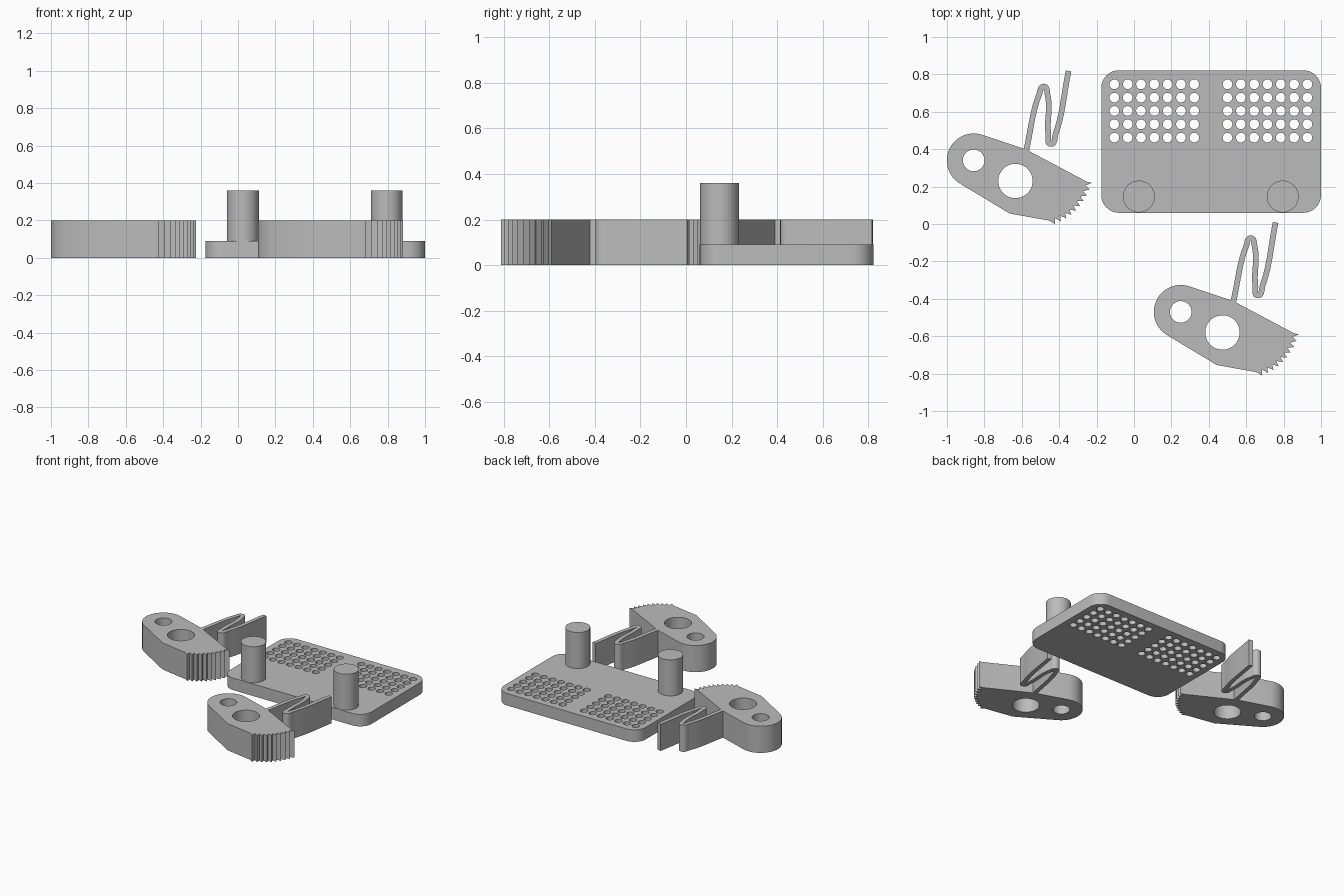
import bpy, bmesh
from math import cos, sin, pi, radians
from mathutils import Vector

cube = bpy.data.objects.get("Cube")
if cube:
    bpy.data.objects.remove(cube, do_unlink=True)

grey = bpy.data.materials.new("plain grey")
grey.use_nodes = True
grey.diffuse_color = (0.5, 0.5, 0.5, 1)
grey.node_tree.nodes["Principled BSDF"].inputs["Base Color"].default_value = (0.5, 0.5, 0.5, 1)


def arc(centre, radius, start=0, end=360, steps=32):
    """Points along an arc; a full circle leaves out the repeated last point."""
    count = steps if end - start >= 360 else steps + 1
    angles = [radians(start + (end - start) * i / steps) for i in range(count)]
    return [Vector((centre[0] + radius * cos(a), centre[1] + radius * sin(a))) for a in angles]


def select_only(obj):
    bpy.ops.object.select_all(action='DESELECT')
    obj.select_set(True)
    bpy.context.view_layer.objects.active = obj


def finish(obj):
    """Turn the part into a clean mesh with smooth curves and sharp edges."""
    select_only(obj)
    bpy.ops.object.convert(target='MESH')
    obj = bpy.context.object
    bm = bmesh.new()
    bm.from_mesh(obj.data)
    bmesh.ops.remove_doubles(bm, verts=bm.verts, dist=0.0002)
    bmesh.ops.recalc_face_normals(bm, faces=bm.faces)
    bm.to_mesh(obj.data)
    bm.free()
    obj.data.materials.clear()
    obj.data.materials.append(grey)
    bpy.ops.object.transform_apply(location=True, rotation=False, scale=False)
    bpy.ops.object.shade_smooth_by_angle(angle=radians(25))
    return obj


def flat_curve(name, height):
    curve = bpy.data.curves.new(name, 'CURVE')
    curve.dimensions = '2D'
    curve.extrude = height / 2
    obj = bpy.data.objects.new(name, curve)
    obj.location.z = height / 2
    bpy.context.collection.objects.link(obj)
    return obj


def slab(name, height, loops):
    """Extrude an outline (first loop) with through holes (other loops)."""
    obj = flat_curve(name, height)
    obj.data.fill_mode = 'BOTH'
    for loop in loops:
        spline = obj.data.splines.new('POLY')
        spline.points.add(len(loop) - 1)
        for point, p in zip(spline.points, loop):
            point.co = (p[0], p[1], 0, 1)
        spline.use_cyclic_u = True
    return finish(obj)


def ribbon(name, height, thickness, path):
    """A bent strip standing on edge."""
    obj = flat_curve(name, height)
    spline = obj.data.splines.new('BEZIER')
    spline.resolution_u = 10
    spline.bezier_points.add(len(path) - 1)
    for point, p in zip(spline.bezier_points, path):
        point.co = (p[0], p[1], 0)
        point.handle_left_type = point.handle_right_type = 'AUTO'
    select_only(obj)
    bpy.ops.object.convert(target='MESH')
    obj = bpy.context.object
    solid = obj.modifiers.new("thickness", 'SOLIDIFY')
    solid.thickness = thickness
    solid.offset = 0
    return finish(obj)


# Base plate: rounded rectangle with two grids of holes
left, right, front, back, r = -0.175, 1.0, 0.06, 0.822, 0.095
outline = []
for cx, cy, a in ((right - r, back - r, 0), (left + r, back - r, 90),
                  (left + r, front + r, 180), (right - r, front + r, 270)):
    outline += arc((cx, cy), r, a, a + 90, 10)
holes = [arc((x0 + 0.0712 * col, 0.462 + 0.0712 * row), 0.026, steps=20)
         for x0 in (-0.105, 0.5) for col in range(7) for row in range(5)]
slab("base_plate", 0.09, [outline] + holes)

# Two pegs standing on the plate
for name, x in (("right_peg", 0.026), ("left_peg", 0.795)):
    bpy.ops.mesh.primitive_cylinder_add(vertices=48, radius=0.085, depth=0.31,
                                        location=(x, 0.147, 0.205))
    bpy.context.object.name = name
    finish(bpy.context.object)

# Toothed cam: rounded tail, straight flanks, saw teeth on a shallow arc
tail = (-0.857, 0.34)
tip_a, tip_mid, tip_b = Vector((-0.423, 0)), Vector((-0.273, 0.055)), Vector((-0.225, 0.22))
hub = Vector((-0.56, 0.25))
teeth = []
count = 10
for i in range(2 * count - 1):
    t = i / (2 * count - 2)
    p = tip_a * (1 - t) ** 2 + tip_mid * 2 * t * (1 - t) + tip_b * t ** 2
    if i % 2:
        p += (hub - p).normalized() * 0.03
    teeth.append(p)
body = (arc(tail, 0.144, 71, 239, 28) + [(-0.665, 0.056), (-0.452, 0.018)]
        + teeth + [(-0.25, 0.225), (-0.58, 0.4)])
cam = slab("right_cam", 0.2, [body, arc(tail, 0.058), arc((-0.634, 0.23), 0.092, steps=40)])

# Zigzag spring arm joined to the cam
spring = ribbon("right_spring", 0.2, 0.03, [
    (-0.578, 0.385), (-0.508, 0.69), (-0.482, 0.735), (-0.462, 0.69),
    (-0.458, 0.48), (-0.446, 0.428), (-0.418, 0.485), (-0.35, 0.818)])

# Second cam and spring, the same shapes set to the front
for part, name in ((cam, "left_cam"), (spring, "left_spring")):
    twin = part.copy()
    twin.name = name
    twin.location = (1.107, -0.81, 0)
    bpy.context.collection.objects.link(twin)
